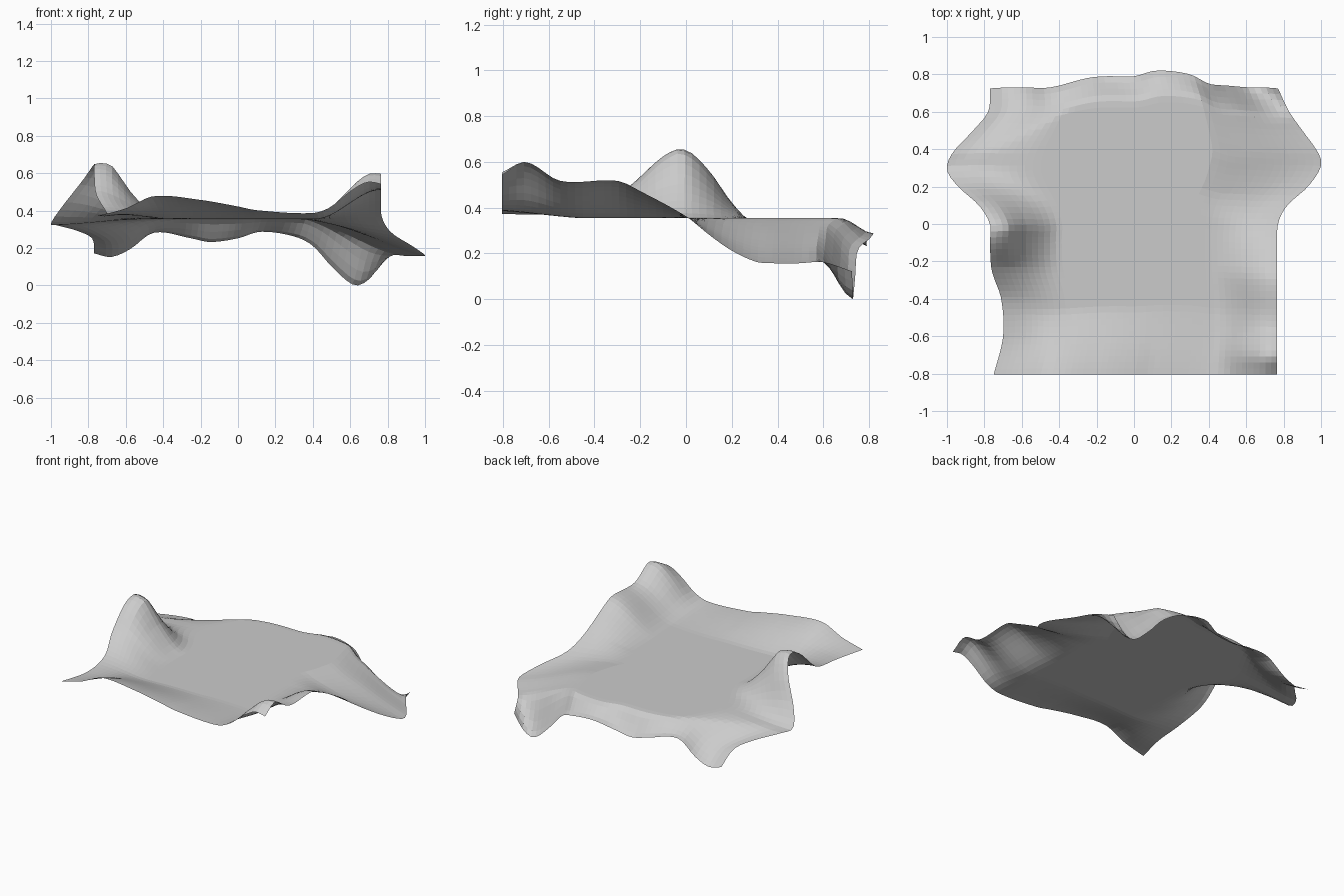
import bpy, bmesh

if "Cube" in bpy.data.objects:
    bpy.data.objects.remove(bpy.data.objects["Cube"])

N = 48        # grid resolution of the cloth
FLAT = 0.352  # height of the flat middle

# Edge curves: (position along edge, sideways position, height)
LEFT = [(-.805, -.75, .37), (-.6, -.70, .37), (-.4, -.71, .40), (-.25, -.76, .49),
        (-.1, -.77, .62), (0, -.77, .645), (.1, -.83, .56), (.2, -.94, .42),
        (.29, -1.0, .33), (.38, -.97, .32), (.5, -.86, .29), (.6, -.78, .25), (.725, -.77, .17)]
RIGHT = [(-.805, .765, .54), (-.7, .765, .595), (-.55, .765, .515), (-.3, .765, .515),
         (-.2, .765, .47), (0, .77, .36), (.1, .82, .28), (.2, .93, .21), (.31, 1.0, .16),
         (.38, .985, .155), (.5, .9, .155), (.6, .83, .16), (.725, .77, .12)]
FRONT = [(-.75, -.805, .37), (-.6, -.805, .41), (-.45, -.805, .475), (-.2, -.805, .455),
         (0, -.805, .42), (.1, -.805, .40), (.4, -.805, .385), (.5, -.805, .42),
         (.6, -.805, .50), (.69, -.805, .55), (.765, -.805, .54)]
BACK = [(-.77, .725, .17), (-.68, .73, .15), (-.58, .73, .19), (-.45, .73, .28),
        (-.25, .78, .25), (-.15, .79, .23), (0, .79, .25), (.12, .82, .285), (.3, .8, .26),
        (.4, .75, .21), (.5, .74, .10), (.62, .73, .0), (.7, .73, .03), (.77, .725, .12)]


def sample(curve, t):
    """Smooth curve through the edge points; returns (sideways, height) at 0..1."""
    key = curve[0][0] + t * (curve[-1][0] - curve[0][0])
    i = max(0, min(len(curve) - 2, sum(p[0] <= key for p in curve) - 1))
    p, q = curve[i], curve[i + 1]
    a, b = curve[max(i - 1, 0)], curve[min(i + 2, len(curve) - 1)]
    h = q[0] - p[0]
    s = (key - p[0]) / h
    out = []
    for k in (1, 2):
        m0 = (q[k] - a[k]) / (q[0] - a[0]) * h
        m1 = (b[k] - p[k]) / (b[0] - p[0]) * h
        out.append((2*s**3 - 3*s*s + 1) * p[k] + (s**3 - 2*s*s + s) * m0
                   + (3*s*s - 2*s**3) * q[k] + (s**3 - s*s) * m1)
    return out


def fade(d, width, linear=0.0):
    """1 on the edge, easing to 0 at the given distance inside."""
    s = max(0.0, 1 - d / width)
    return linear * s + (1 - linear) * s * s * (3 - 2 * s)


def cloth_point(u, v):
    lx, lz = sample(LEFT, v)
    rx, rz = sample(RIGHT, v)
    fy, fz = sample(FRONT, u)
    by, bz = sample(BACK, u)
    # The side wings slope evenly towards the back, curl softly at the front
    wing = min(1, max(0, (v - .5) / .12))
    wl, wr = fade(u, .25), fade(1 - u, .24 + .05 * wing, .75 * wing)
    wf = fade(v, .22, .7)
    wb = fade(1 - v, .09 + .2 * fade(u, .3) + .03 * fade(1 - u, .3))
    # Edge lifts and drops fade into the flat middle; corners are counted once
    z = FLAT + sum(w * (e - FLAT) for w, e in ((wl, lz), (wr, rz), (wf, fz), (wb, bz)))
    for w1, w2, c in ((wl, wf, LEFT[0]), (wl, wb, LEFT[-1]),
                      (wr, wf, RIGHT[0]), (wr, wb, RIGHT[-1])):
        z -= w1 * w2 * (c[2] - FLAT)
    # Rounded crest just inside the left edge, under the lifted hump
    z += .035 * max(0, 1 - abs(u - .06) / .06) * max(0, 1 - abs(v - .5) / .12)
    return [lx + u * (rx - lx), fy + v * (by - fy), z]


# Draped cloth sheet
pts = [cloth_point(i / N, j / N) for j in range(N + 1) for i in range(N + 1)]
low = min(p[2] for p in pts)
bm = bmesh.new()
vs = [bm.verts.new((x, y, z - low)) for x, y, z in pts]
for j in range(N):
    for i in range(N):
        k = j * (N + 1) + i
        bm.faces.new((vs[k], vs[k + 1], vs[k + N + 2], vs[k + N + 1]))
mesh = bpy.data.meshes.new("cloth_sheet")
bm.to_mesh(mesh)
bm.free()
cloth = bpy.data.objects.new("cloth_sheet", mesh)
bpy.context.collection.objects.link(cloth)
